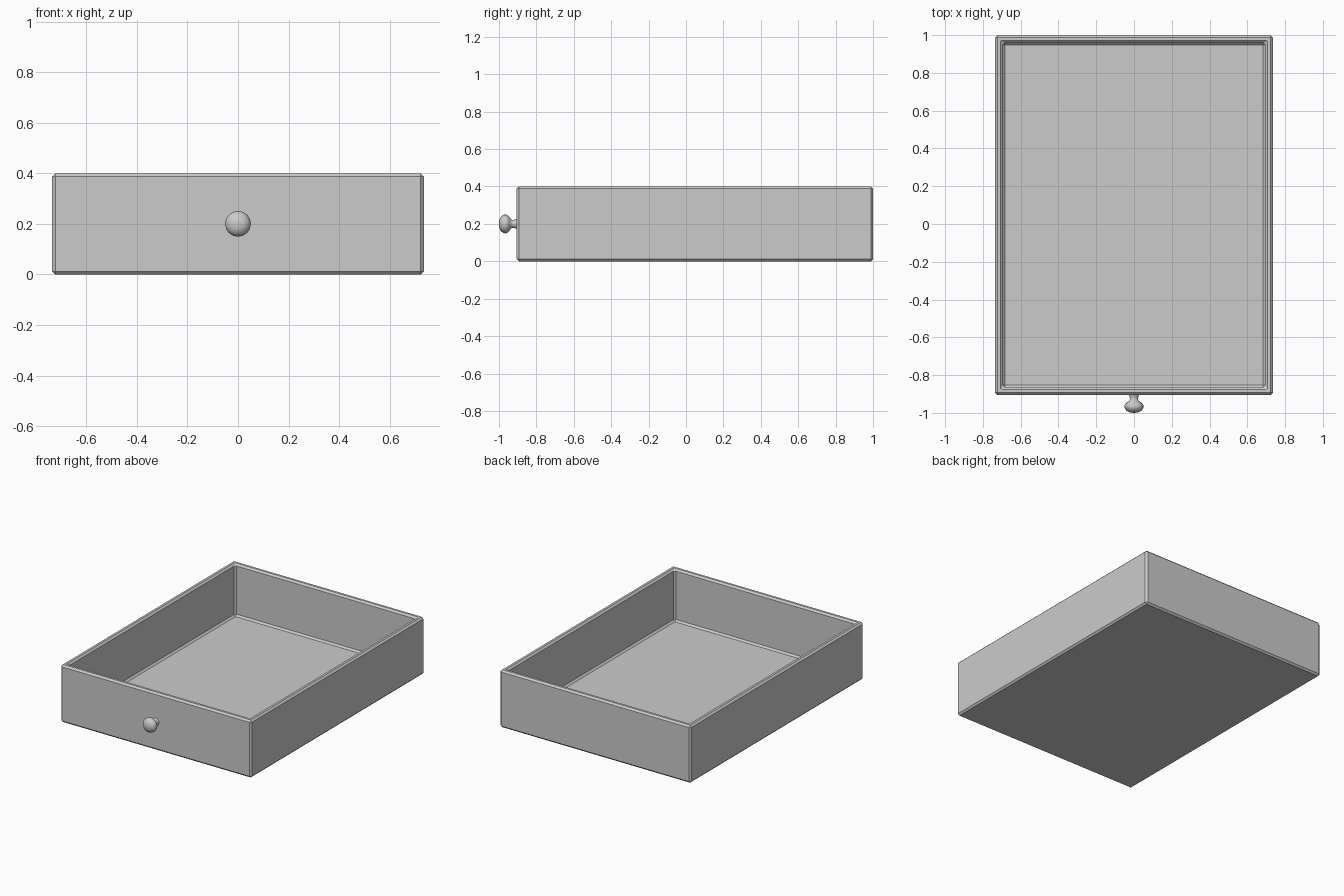
import bpy
import bmesh
import math

cube = bpy.data.objects.get("Cube")
if cube:
    bpy.data.objects.remove(cube, do_unlink=True)

# Single plain grey
grey = bpy.data.materials.new("plain grey")
grey.use_nodes = True
grey.diffuse_color = (0.6, 0.6, 0.6, 1)
grey.node_tree.nodes["Principled BSDF"].inputs["Base Color"].default_value = grey.diffuse_color


def add_object(name, bm):
    bmesh.ops.recalc_face_normals(bm, faces=bm.faces)
    mesh = bpy.data.meshes.new(name)
    bm.to_mesh(mesh)
    bm.free()
    mesh.materials.append(grey)
    obj = bpy.data.objects.new(name, mesh)
    bpy.context.collection.objects.link(obj)
    return obj


WIDTH, HEIGHT = 1.47, 0.4
FRONT, BACK = -0.905, 1.0
WALL, CHAMFER = 0.04, 0.012

# Drawer tray: a block with its top inset, sunk, and every edge chamfered
bm = bmesh.new()
bmesh.ops.create_cube(bm, size=1)
for v in bm.verts:
    v.co.x *= WIDTH
    v.co.y = FRONT if v.co.y < 0 else BACK
    v.co.z = HEIGHT if v.co.z > 0 else 0
top = max(bm.faces, key=lambda f: f.calc_center_median().z)
bmesh.ops.inset_region(bm, faces=[top], thickness=WALL, use_even_offset=True)
floor = bmesh.ops.extrude_discrete_faces(bm, faces=[top])["faces"][0]
bmesh.ops.translate(bm, verts=floor.verts, vec=(0, 0, WALL - HEIGHT))
# Chamfer only real corners, not the flat mitre lines on the rim
edges = [e for e in bm.edges if e.calc_face_angle(0) > 0.1]
bmesh.ops.bevel(bm, geom=edges, offset=CHAMFER, offset_type='OFFSET',
                segments=1, profile=0.5, affect='EDGES')
add_object("drawer_tray", bm)

# Turned knob: (radius, y) profile spun about the front-to-back axis
profile = [(0, -1.0), (0.022, -0.998), (0.038, -0.99), (0.048, -0.978),
           (0.051, -0.967), (0.048, -0.955), (0.038, -0.945), (0.024, -0.935),
           (0.021, -0.925), (0.024, -0.912), (0.028, -0.9)]
bm = bmesh.new()
verts = [bm.verts.new((r, y, HEIGHT / 2)) for r, y in profile]
chain = [bm.edges.new(pair) for pair in zip(verts, verts[1:])]
bmesh.ops.spin(bm, geom=verts + chain, cent=(0, 0, HEIGHT / 2), axis=(0, 1, 0),
               angle=math.tau, steps=16)
bmesh.ops.remove_doubles(bm, verts=bm.verts, dist=0.0005)
knob = add_object("knob", bm)

bpy.context.view_layer.objects.active = knob
knob.select_set(True)
bpy.ops.object.shade_smooth_by_angle(angle=math.radians(40))
